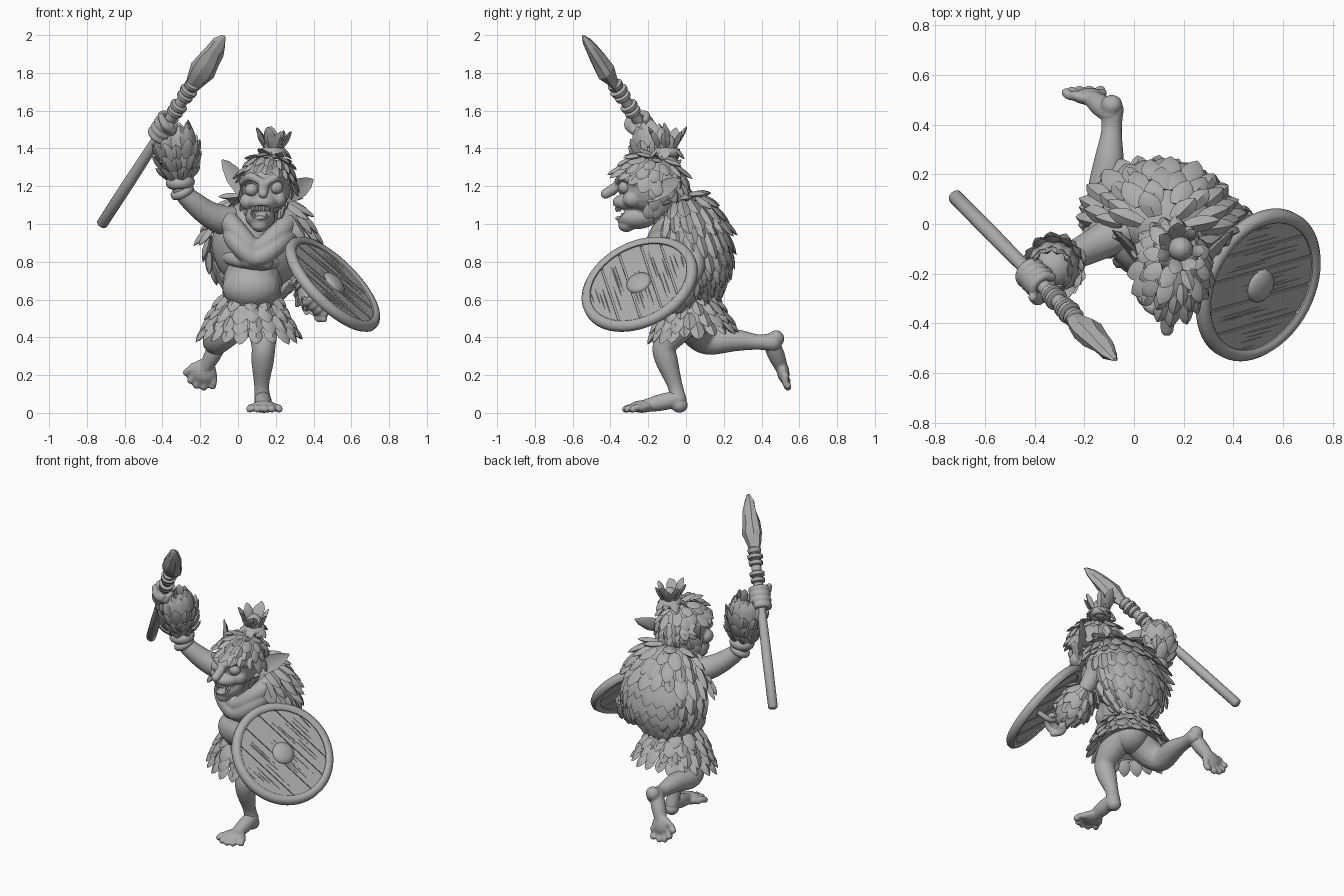
import bpy, bmesh, random
from math import sin, cos, pi, sqrt, radians
from mathutils import Vector, Matrix

random.seed(4)
if "Cube" in bpy.data.objects:
    bpy.data.objects.remove(bpy.data.objects["Cube"])

grey = bpy.data.materials.new("plain_grey")
grey.use_nodes = True
grey.diffuse_color = (0.42, 0.42, 0.42, 1)
grey.node_tree.nodes["Principled BSDF"].inputs["Base Color"].default_value = grey.diffuse_color


def bake(ob):
    # Replace the mesh with its modified result
    graph = bpy.context.evaluated_depsgraph_get()
    mesh = bpy.data.meshes.new_from_object(ob.evaluated_get(graph))
    ob.modifiers.clear()
    ob.data = mesh


def finish(name, bm, matrix=None, voxel=0, angle=50):
    # Turn a bmesh into a named object, optionally fused into one skin
    bmesh.ops.recalc_face_normals(bm, faces=bm.faces)
    if matrix:
        bm.transform(matrix)
    mesh = bpy.data.meshes.new(name)
    bm.to_mesh(mesh)
    bm.free()
    mesh.materials.append(grey)
    ob = bpy.data.objects.new(name, mesh)
    bpy.context.collection.objects.link(ob)
    if voxel:
        remesh = ob.modifiers.new("fuse", 'REMESH')
        remesh.mode = 'VOXEL'
        remesh.voxel_size = voxel
        soft = ob.modifiers.new("soften", 'SMOOTH')
        soft.iterations = 3
        bake(ob)
    ob.data.shade_smooth()
    ob.data.set_sharp_from_angle(angle=radians(angle))
    return ob


def frame(origin, z, y_hint=(0, 1, 0), scale=(1, 1, 1)):
    z = Vector(z).normalized()
    x = Vector(y_hint).cross(z).normalized()
    axes = Matrix((x, z.cross(x), z)).transposed().to_4x4()
    return Matrix.Translation(origin) @ axes @ Matrix.Diagonal((*scale, 1))


def bridge(bm, rings, closed=False):
    rings = [[bm.verts.new(p) for p in ring] for ring in rings]
    for a, b in zip(rings, rings[1:] + (rings[:1] if closed else [])):
        for i in range(len(a)):
            bm.faces.new((a[i], a[i - 1], b[i - 1], b[i]))
    if not closed:
        bm.faces.new(rings[0])
        bm.faces.new(rings[-1])


def ball(bm, loc, size):
    bmesh.ops.create_uvsphere(bm, u_segments=20, v_segments=12, radius=1,
                              matrix=Matrix.LocRotScale(Vector(loc), None, Vector(size)))


def tube(bm, path, steps=6, sides=14):
    # Round-ended limb through (x, y, z, radius) points
    p = [Vector(q) for q in path]
    p = [2 * p[0] - p[1]] + p + [2 * p[-1] - p[-2]]
    dense = []
    for a, b, c, d in zip(p, p[1:], p[2:], p[3:]):
        for t in (s / steps for s in range(steps)):
            dense.append((2 * b + (c - a) * t + (2 * a - 5 * b + 4 * c - d) * t * t
                          + (3 * b - a - 3 * c + d) * t ** 3) / 2)
    dense.append(p[-2])
    rings, old, side = [], None, None
    for i, q in enumerate(dense):
        run = (dense[min(i + 1, len(dense) - 1)] - dense[max(i - 1, 0)]).to_3d().normalized()
        side = run.orthogonal() if old is None else old.rotation_difference(run) @ side
        side = (side - run * side.dot(run)).normalized()
        old, up = run, run.cross(side)
        rings.append([q.to_3d() + q.w * (side * cos(2 * pi * k / sides) + up * sin(2 * pi * k / sides))
                      for k in range(sides)])
    bridge(bm, rings)
    for q in (dense[0], dense[-1]):
        ball(bm, q.to_3d(), [q.w] * 3)


def lathe(bm, profile, sides=24, closed=False):
    bridge(bm, [[(r * cos(2 * pi * k / sides), r * sin(2 * pi * k / sides), h) for k in range(sides)]
                for r, h in profile], closed)


def leaf(bm, base, run, normal, length, width, ridge, back):
    # Pointed scale with a ridged top and a slight outward curl
    base, run = Vector(base), Vector(run).normalized()
    side = run.cross(Vector(normal)).normalized()
    normal = side.cross(run)
    rings = []
    for t, w in ((0, .6), (.3, .95), (.6, 1), (.85, .6), (1, .06)):
        mid = base + run * length * t + normal * length * .08 * t * t
        rings.append([mid - side * width * w / 2, mid + normal * ridge * w,
                      mid + side * width * w / 2, mid - normal * back * w])
    bridge(bm, rings)


def leaf_layer(bm, rows, length, width, lift=.15, arc=(0, 360)):
    # Overlapping rows of scales on a surface of (radius, height) rows
    start, span = radians(arc[0]), radians(arc[1] - arc[0])
    for i, (r, h) in enumerate(rows):
        a, b = (rows[i], rows[i + 1]) if i + 1 < len(rows) else (rows[i - 1], rows[i])
        slope = Vector((b[0] - a[0], b[1] - a[1])).normalized()
        count = max(5, round(span * r / width * 1.2))
        for k in range(count):
            ang = start + span * (k + (i % 2) / 2 + random.uniform(-.15, .15)) / count
            out = Vector((cos(ang), sin(ang), 0))
            down = out * slope.x + Vector((0, 0, slope.y))
            normal = out * -slope.y + Vector((0, 0, slope.x))
            size = random.uniform(.85, 1.15)
            leaf(bm, out * r + Vector((0, 0, h)), down + normal * lift, normal,
                 length * size, width * size, width * .25, width * .2)


# Torso with belly and neck
bm = bmesh.new()
tube(bm, [(.07, .04, .52, .12), (.07, .01, .63, .155), (.08, 0, .72, .155), (.09, -.01, .83, .14),
          (.1, -.03, .95, .14), (.13, -.09, 1.04, .09), (.14, -.15, 1.13, .08)])
ball(bm, (.07, -.065, .665), (.155, .115, .115))
finish("torso", bm, voxel=.012)

# Limbs
limbs = {
    "right_arm": [(0, 0, 1, .09), (-.13, -.07, 1.04, .073), (-.23, -.12, 1.11, .06), (-.3, -.15, 1.19, .05),
                  (-.32, -.17, 1.34, .05), (-.37, -.21, 1.48, .04)],
    "left_arm": [(.23, 0, .98, .08), (.33, .03, .87, .065), (.4, .04, .74, .05),
                 (.41, -.08, .64, .045), (.43, -.18, .59, .04)],
    "left_leg": [(.1, .02, .52, .1), (.13, -.06, .43, .08), (.135, -.115, .35, .064),
                 (.13, -.1, .27, .06), (.125, -.06, .15, .041), (.13, -.04, .07, .044)],
    "right_leg": [(0, .04, .5, .1), (-.07, .06, .43, .09), (-.115, .12, .38, .074),
                  (-.1, .26, .385, .06), (-.09, .38, .375, .042), (-.09, .46, .375, .05)]}
for name, path in limbs.items():
    bm = bmesh.new()
    tube(bm, path)
    finish(name, bm, voxel=.01)

# Bare feet with splayed toes
for name, origin, up, ahead in (("left_foot", (.13, -.035, 0), (0, 0, 1), (.04, -1, 0)),
                                ("right_foot", (-.09, .52, .4), (0, -1, -.15), (-.14, .04, -.27))):
    bm = bmesh.new()
    ball(bm, (0, 0, .042), (.044, .045, .042))
    tube(bm, [(0, .01, .075, .044), (0, .1, .055, .045), (0, .19, .035, .033)])
    ball(bm, (0, .2, .033), (.07, .065, .033))
    for i in range(-2, 3):
        tube(bm, [(.03 * i, .2, .025, .02), (.036 * i, .25 - .006 * i * i, .03, .018),
                  (.039 * i, .285 - .009 * i * i, .02, .02)], steps=3)
    finish(name, bm, frame(origin, up, ahead), voxel=.008)

# Fists: palm plus curled fingers around a grip
shaft = Vector((.65, -.66, 1))
normal, grain = Vector((.66, -.35, .66)).normalized(), Vector((1.12, .32, -.95))
for name, origin, grip, wrist in (("right_hand", (-.39, -.225, 1.51), shaft, (.3, .2, -1)),
                                  ("left_hand", (.43, -.2, .585), grain, (-.2, .6, .2))):
    bm = bmesh.new()
    ball(bm, (0, .04, 0), (.045, .035, .06))
    for i in range(4):
        tube(bm, [(.05 * cos(a), .05 * sin(a), .036 * i - .054, .019)
                  for a in (radians(d) for d in range(-200, 60, 40))], steps=3)
    tube(bm, [(.03, .05, .03, .024), (.065, .01, .05, .022), (.05, -.04, .07, .018)])
    finish(name, bm, frame(origin, grip, wrist), voxel=.007)

# Head: skull, cheeks, muzzle, jaw, brows and nose fused, then the mouth is cut
bm = bmesh.new()
ball(bm, (.15, -.18, 1.2), (.13, .17, .15))
ball(bm, (.13, -.29, 1.115), (.085, .1, .05))
ball(bm, (.118, -.26, 1.035), (.08, .11, .062))
ball(bm, (.115, -.315, .995), (.048, .045, .038))
for s in (-1, 1):
    ball(bm, (.132 + .08 * s, -.285, 1.125 + .006 * s), (.045, .05, .045))
    tube(bm, [(.14 + .02 * s, -.36, 1.225, .02), (.14 + .075 * s, -.335, 1.25, .024),
              (.14 + .12 * s, -.27, 1.22, .018)])
tube(bm, [(.138, -.33, 1.23, .022), (.135, -.385, 1.185, .028), (.133, -.425, 1.16, .027)])
head = finish("head", bm, voxel=.008)
bm = bmesh.new()
ball(bm, (.12, -.39, 1.06), (.062, .12, .04))
cutter = finish("mouth_cutter", bm)
cutter.hide_render = True
cut = head.modifiers.new("mouth", 'BOOLEAN')
cut.object = cutter
bake(head)
bpy.data.objects.remove(cutter)

# Eyes, tongue and teeth
bm = bmesh.new()
for s in (-1, 1):
    ball(bm, (.137 + .066 * s, -.325, 1.187 + .006 * s), (.036, .034, .034))
finish("eyes", bm)
bm = bmesh.new()
ball(bm, (.118, -.32, 1.03), (.035, .055, .016))
finish("tongue", bm)
bm = bmesh.new()
for i in range(-2, 3):
    leaf(bm, (.12 + .019 * i, -.365 + .004 * i * i, 1.098), (0, 0, -1), (0, -1, 0), .034, .021, .01, .01)
for s in (-1, 1):
    leaf(bm, (.118 + .033 * s, -.335, 1.015), (0, 0, 1), (0, -1, 0), .045, .02, .01, .01)
finish("teeth", bm)

# Long pointed ears with a hollow front
for name, base, tip, face in (("right_ear", (.045, -.2, 1.15), (-.07, -.01, 1.335), (-.7, -.7, .2)),
                              ("left_ear", (.25, -.21, 1.14), (.385, -.015, 1.23), (.7, -.6, .3))):
    bm = bmesh.new()
    run = Vector(tip) - Vector(base)
    leaf(bm, base, run, face, run.length, .1, -.014, .032)
    finish(name, bm, angle=80)

# Shaggy hair with a heavy fringe, and tied topknot
bm = bmesh.new()
leaf_layer(bm, [(.03, .16), (.075, .147), (.108, .115), (.125, .07)], .085, .055, lift=.2)
leaf_layer(bm, [(.13, .03), (.13, -.02), (.118, -.07)], .08, .055, arc=(8, 172))
finish("hair", bm, frame((.15, -.19, 1.2), (.04, .05, .17), scale=(1, 1.28, 1)))
bm = bmesh.new()
ball(bm, (0, 0, -.03), (.05, .05, .06))
leaf_layer(bm, [(.008, -.045), (.03, -.03), (.045, -.02), (.052, -.04)], .095, .055, lift=.12)
finish("topknot", bm, frame((.187, -.1, 1.385), (-.03, 0, -1)))


def band(name, origin, axis, r, thick):
    bm = bmesh.new()
    lathe(bm, [(r + thick * cos(a), thick * 1.2 * sin(a)) for a in (pi * k / 5 for k in range(10))], closed=True)
    finish(name, bm, frame(origin, axis))


band("topknot_band", (.187, -.1, 1.38), (.05, 0, 1), .05, .02)
band("wrist_band", (-.305, -.155, 1.22), (-.02, -.02, .2), .052, .025)
band("elbow_band", (-.295, -.148, 1.17), (-.1, -.05, .2), .048, .018)

# Scaled forearm cuffs, tips toward the hands
for name, origin, axis, s in (("right_cuff", (-.32, -.17, 1.36), (.03, .03, -.3), 1),
                              ("left_cuff", (.41, -.045, .655), (0, .12, .09), .88)):
    bm = bmesh.new()
    lathe(bm, [(.05, .12), (.08, .07), (.095, 0), (.085, -.07), (.04, -.12)])
    leaf_layer(bm, [(.06, .12), (.085, .07), (.1, .01), (.1, -.04), (.085, -.075)], .1, .065, lift=.22)
    finish(name, bm, frame(origin, axis, scale=(s, s, s)))

# Layered cloak over the back and shoulders
bm = bmesh.new()
ball(bm, (0, 0, 0), (.25, .25, .25))
leaf_layer(bm, [(.09, .26), (.16, .235), (.215, .18), (.25, .11)], .14, .085, arc=(-40, 205))
leaf_layer(bm, [(.262, .04), (.265, -.03), (.25, -.1), (.22, -.16), (.18, -.2)], .135, .085, arc=(-18, 198))
finish("cloak", bm, frame((.11, .035, .89), (0, -.24, .97), scale=(1, .7, 1)))

# Folded wrap crossing the chest
bm = bmesh.new()
for d in (0, 1):
    drop, deep = .055 * d, .012 * d
    tube(bm, [(-.07 + drop, -.03, 1.04 - drop, .055), (-.02, -.12 - deep, .98 - drop, .055),
              (.06, -.16 - deep, .89 - drop, .05), (.15, -.145 - deep, .82 - drop / 2, .035)])
    tube(bm, [(.28, -.01, 1.03 - drop, .065), (.23, -.12 - deep, .97 - drop, .055),
              (.14, -.165 - deep, .89 - drop, .05), (.05, -.15 - deep, .83 - drop / 2, .035)])
tube(bm, [(-.06, -.02, .83, .04), (0, -.11, .81, .04), (.12, -.13, .79, .04), (.23, -.03, .81, .04)])
finish("chest_wrap", bm, voxel=.008)

# Leaf skirt, raised behind over the lifted leg
bm = bmesh.new()
lathe(bm, [(.125, .11), (.155, .04), (.18, -.04), (.06, 0)])
leaf_layer(bm, [(.122, .125), (.15, .075), (.178, .02), (.2, -.03)], .11, .075, lift=.2)
finish("leaf_skirt", bm, frame((.06, .025, .505), (0, -.12, 1), scale=(1.03, .92, 1)))

# Spear: shaft, cord binding and chipped stone point
spear = frame((-.72, .11, 1), shaft)
bm = bmesh.new()
lathe(bm, [(.02, -.01), (.03, 0), (.031, .3), (.028, .6), (.032, 1)], 12)
finish("spear_shaft", bm, spear)
bm = bmesh.new()
for h, size in ((.79, .042), (.83, .045), (.9, .042), (.94, .046), (.98, .04)):
    lathe(bm, [(.03, h), (size, h + .008), (size + .002, h + .028), (.032, h + .036)], 14)
finish("spear_binding", bm, spear)
bm = bmesh.new()
lathe(bm, [(.035, 1), (.05, 1.05), (.072, 1.11), (.062, 1.18), (.05, 1.25), (.034, 1.31), (.01, 1.355)], 8)
for v in bm.verts:
    v.co += Vector([random.uniform(-.006, .006) for _ in range(3)])
finish("spear_point", bm, spear @ Matrix.Diagonal((1, .7, 1, 1)), angle=20)

# Round plank shield with rim, boss, wood grain and rear handle
shield = frame((.5, -.245, .68), normal, grain, scale=(1.03, 1.03, 1))
bm = bmesh.new()
edges, R = (-.275, -.17, -.07, .05, .16, .275), .276
for x0, x1 in zip(edges, edges[1:]):
    xs = [x0 + .005 + (x1 - x0 - .01) * k / 8 for k in range(9)]
    rim = [(x, sqrt(R * R - x * x)) for x in xs]
    outline = rim + [(x, -y) for x, y in reversed(rim)]
    bridge(bm, [[(x, y, h) for x, y in outline] for h in (-.014, .014)])
    for k in range(5):
        x = random.uniform(x0 + .015, x1 - .015)
        reach = sqrt(R * R - x * x) - .03
        start = random.uniform(-reach, 0)
        bridge(bm, [[(x - w, y, .013), (x, y, .013 + w), (x + w, y, .013)]
                    for y, w in ((start, .001), (start + reach / 2, .003), (start + reach, .001))])
finish("shield_planks", bm, shield, angle=30)
bm = bmesh.new()
lathe(bm, [(.27, -.006), (.27, .006)], 48)
finish("shield_core", bm, shield)
bm = bmesh.new()
lathe(bm, [(.266, -.02), (.266, .022), (.278, .032), (.3, .03), (.315, .012), (.315, -.012), (.3, -.026)], 56, True)
finish("shield_rim", bm, shield)
bm = bmesh.new()
ball(bm, (0, 0, .012), (.068, .068, .03))
finish("shield_boss", bm, shield)
bm = bmesh.new()
tube(bm, [(0, -.11, -.01, .016), (0, -.07, -.1, .016), (0, .07, -.1, .016), (0, .11, -.01, .016)])
finish("shield_handle", bm, shield)
